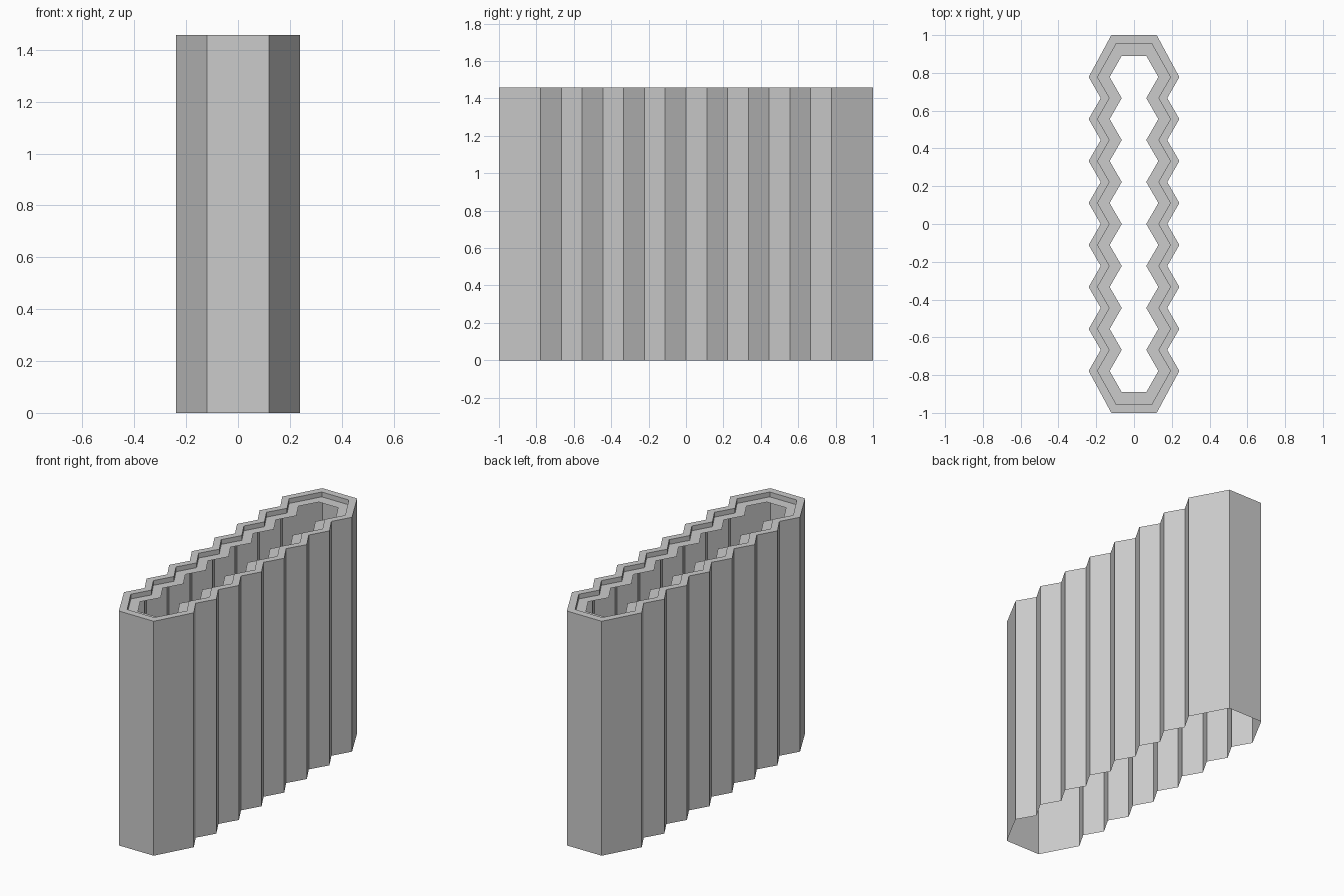
import bpy, bmesh

if "Cube" in bpy.data.objects:
    bpy.data.objects.remove(bpy.data.objects["Cube"])

HEIGHT = 1.458
STEP = 0.03       # drop from the top rim to the inner ledge
PITCH = 2 / 9     # spacing of the ribs
PEAKS = 8


def outline(peak, cap_x, cap_y):
    """Closed zigzag outline: ribbed long sides with flat ends."""
    side = [(cap_x, -cap_y)]
    for i in range(2 * PEAKS - 1):
        y = (i - (PEAKS - 1)) * PITCH / 2
        side.append((peak if i % 2 == 0 else peak - 0.064, y))
    side.append((cap_x, cap_y))
    return side + [(-x, -y) for x, y in side]


def lofted(name, rings):
    """Join successive outlines (profile, z) with quads; both ends stay open."""
    bm = bmesh.new()
    loops = [[bm.verts.new((x, y, z)) for x, y in pts] for pts, z in rings]
    for a, b in zip(loops, loops[1:]):
        n = len(a)
        for i in range(n):
            j = (i + 1) % n
            bm.faces.new((a[i], a[j], b[j], b[i]))
    mesh = bpy.data.meshes.new(name)
    bm.to_mesh(mesh)
    bm.free()
    obj = bpy.data.objects.new(name, mesh)
    bpy.context.collection.objects.link(obj)
    return obj


outer = outline(0.24, 0.12, 1.0)
middle = outline(0.193, 0.093, 0.956)
inner = outline(0.129, 0.066, 0.889)

# Ribbed shell, flat rim, short step down and inner ledge around the opening
lofted("ribbed_shell", [
    (outer, 0),
    (outer, HEIGHT),
    (middle, HEIGHT),
    (middle, HEIGHT - STEP),
    (inner, HEIGHT - STEP),
])
